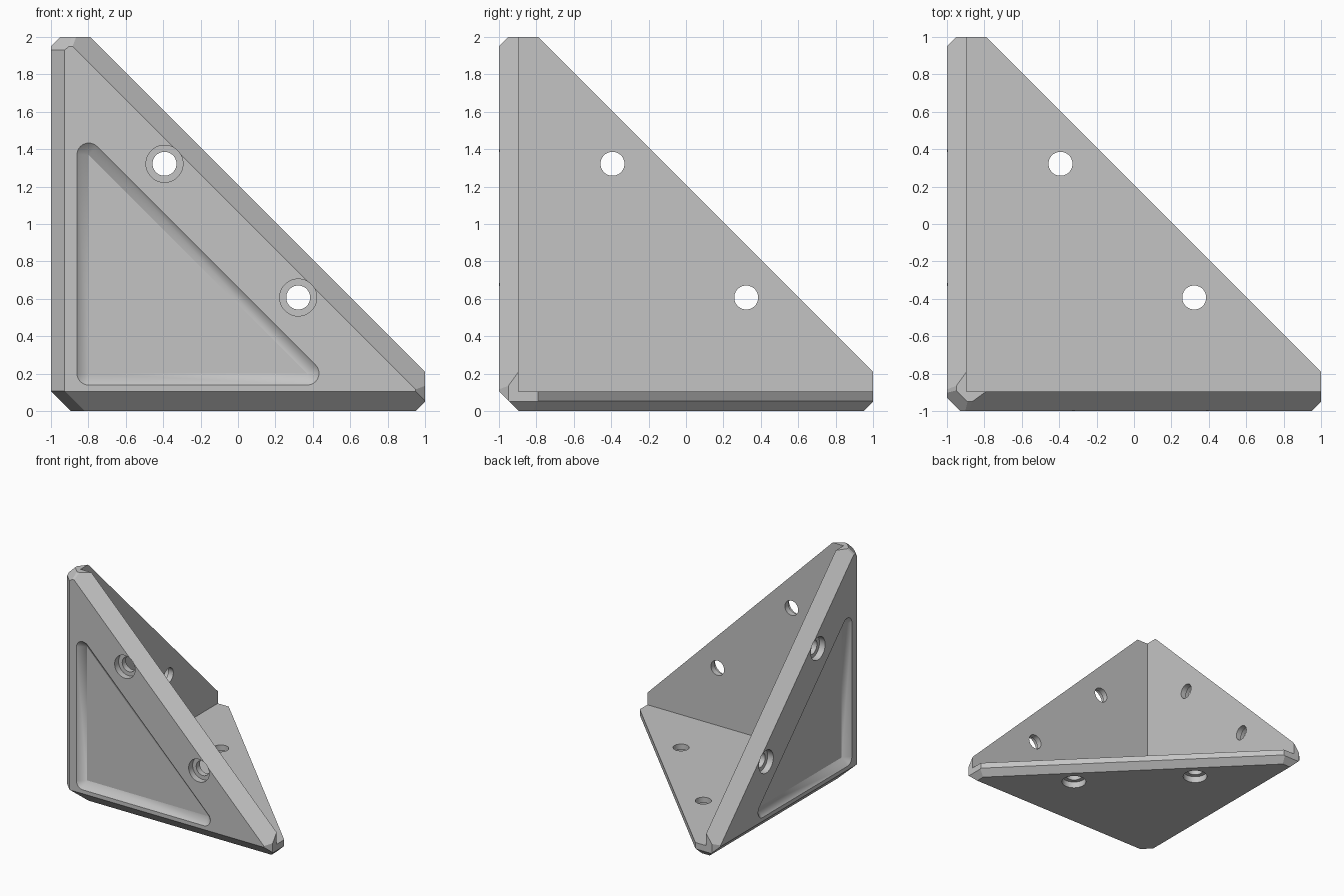
import bpy, bmesh, math
from mathutils import Vector, Matrix

old = bpy.data.objects.get("Cube")
if old:
    bpy.data.objects.remove(old, do_unlink=True)

T = 0.105                 # plate thickness
OFFSET = Vector((-1, -1, 0))   # corner of the bracket

grey = bpy.data.materials.new("plain grey")
grey.use_nodes = True
grey.diffuse_color = (0.55, 0.55, 0.55, 1)
grey.node_tree.nodes["Principled BSDF"].inputs["Base Color"].default_value = (0.55, 0.55, 0.55, 1)


def to_object(bm, name):
    bmesh.ops.recalc_face_normals(bm, faces=bm.faces[:])
    bmesh.ops.translate(bm, verts=bm.verts[:], vec=OFFSET)
    mesh = bpy.data.meshes.new(name)
    bm.to_mesh(mesh)
    bm.free()
    mesh.materials.append(grey)
    obj = bpy.data.objects.new(name, mesh)
    bpy.context.collection.objects.link(obj)
    return obj


def boolean(target, tool, operation):
    mod = target.modifiers.new("bool", 'BOOLEAN')
    mod.operation = operation
    mod.solver = 'EXACT'
    mod.object = tool
    bpy.context.view_layer.objects.active = target
    bpy.ops.object.modifier_apply(modifier=mod.name)
    bpy.data.objects.remove(tool, do_unlink=True)


def place(axis, a, b, depth):
    """Point on a plate: a and b run along it, depth goes in from its outside."""
    return Vector(((depth, a, b), (a, depth, b), (a, b, depth))[axis])


# Planes (normal, limit) trimming every plate: outer edges, corner and tips
COMMON = [((-1, -1, 0), -0.072), ((-1, 0, -1), -T), ((0, -1, -1), -T),
          ((-1, -1, -2), -0.287), ((-0.8, -0.8, 1), 1.872)]
for i in range(3):
    for j in range(3):
        if i != j:
            n = [0, 0, 0]
            n[i], n[j] = 1, -1
            COMMON.append((tuple(n), 1.95))


def plate(axis, name):
    bm = bmesh.new()
    bmesh.ops.create_cube(bm, size=1)
    size = place(axis, 2, 2, T)
    bmesh.ops.scale(bm, verts=bm.verts[:], vec=size)
    bmesh.ops.translate(bm, verts=bm.verts[:], vec=size / 2)
    # Long slanted edge with its outer bevel; the base keeps a half-height lip
    if axis == 2:
        bevel = (tuple(place(axis, 1, 1, -math.sqrt(2))), 2.21 - 0.055 * math.sqrt(2))
    else:
        bevel = (tuple(place(axis, 1, 1, -0.144 / T)), 2.066)
    for normal, limit in COMMON + [(tuple(place(axis, 1, 1, 0)), 2.21), bevel]:
        n = Vector(normal)
        bmesh.ops.bisect_plane(bm, geom=bm.verts[:] + bm.edges[:] + bm.faces[:], dist=1e-6,
                               plane_co=n * (limit / n.length_squared), plane_no=n,
                               clear_outer=True)
        rim = [e for e in bm.edges if e.is_boundary]
        if rim:
            bmesh.ops.holes_fill(bm, edges=rim, sides=0)
    return to_object(bm, name)


def drill(axis, a, b, radius, start, end):
    bm = bmesh.new()
    bmesh.ops.create_cone(bm, cap_ends=True, segments=48, radius1=radius, radius2=radius,
                          depth=end - start)
    direction = place(axis, 0, 0, 1)
    turn = Vector((0, 0, 1)).rotation_difference(direction).to_matrix().to_4x4()
    bm.transform(Matrix.Translation(place(axis, a, b, (start + end) / 2)) @ turn)
    return to_object(bm, "drill_cutter")


def pocket(axis):
    """Triangular pocket with sloping walls and rounded corners."""
    bm = bmesh.new()
    lo, hi, r, deep = 0.202, 1.37, 0.063, 0.055
    for a, b in ((lo, lo), (hi, lo), (lo, hi)):
        bm.verts.new(place(axis, a, b, deep))
        for k in range(32):
            t = math.tau * k / 32
            for depth in (0, -0.05):
                bm.verts.new(place(axis, a + r * math.cos(t), b + r * math.sin(t), depth))
    hull = bmesh.ops.convex_hull(bm, input=bm.verts[:])
    junk = {v for v in hull["geom_interior"] + hull["geom_unused"]
            if isinstance(v, bmesh.types.BMVert)}
    bmesh.ops.delete(bm, geom=list(junk), context='VERTS')
    bmesh.ops.dissolve_limit(bm, angle_limit=0.005, verts=bm.verts[:], edges=bm.edges[:])
    return to_object(bm, "pocket_cutter")


# Three plates joined into one corner bracket
bracket = plate(2, "corner_bracket")
for axis, name in ((0, "side_plate"), (1, "front_plate")):
    boolean(bracket, plate(axis, name), 'UNION')

# Pockets on the upright plates, two counterbored screw holes on every plate
for axis in (0, 1):
    boolean(bracket, pocket(axis), 'DIFFERENCE')
for axis in range(3):
    for a, b in ((0.607, 1.322), (1.322, 0.607)):
        boolean(bracket, drill(axis, a, b, 0.064, -0.1, 0.2), 'DIFFERENCE')
        boolean(bracket, drill(axis, a, b, 0.099, -0.1, 0.055), 'DIFFERENCE')

# One shared grey, sharp edges kept
bracket.data.materials.clear()
bracket.data.materials.append(grey)
for poly in bracket.data.polygons:
    poly.material_index = 0
bpy.ops.object.select_all(action='DESELECT')
bracket.select_set(True)
bpy.context.view_layer.objects.active = bracket
bpy.ops.object.shade_smooth_by_angle(angle=math.radians(20))
